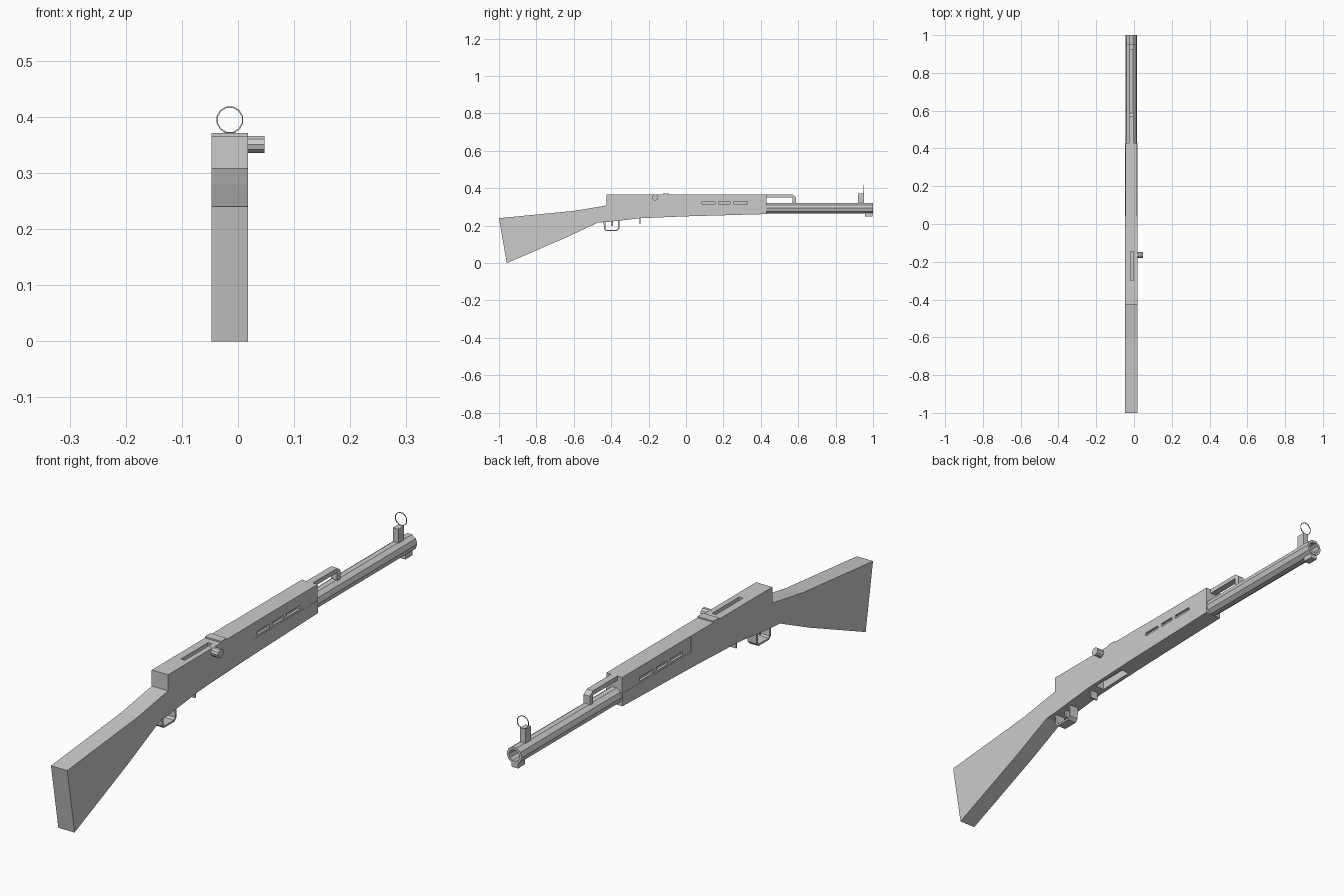
import bpy, bmesh, math
from mathutils import Matrix

if "Cube" in bpy.data.objects:
    bpy.data.objects.remove(bpy.data.objects["Cube"])

CX = -0.0145          # centre plane of the rifle
HW = 0.0325           # half width of the body


def finish(name, bm):
    bmesh.ops.recalc_face_normals(bm, faces=bm.faces)
    me = bpy.data.meshes.new(name)
    bm.to_mesh(me)
    bm.free()
    ob = bpy.data.objects.new(name, me)
    bpy.context.collection.objects.link(ob)
    return ob


def extrude_x(name, pts, half, cx=CX):
    """Extrude a (y, z) outline sideways about cx."""
    bm = bmesh.new()
    f = bm.faces.new([bm.verts.new((cx - half, y, z)) for y, z in pts])
    r = bmesh.ops.extrude_face_region(bm, geom=[f])
    vs = [v for v in r['geom'] if isinstance(v, bmesh.types.BMVert)]
    bmesh.ops.translate(bm, verts=vs, vec=(2 * half, 0, 0))
    return finish(name, bm)


def box(name, x0, x1, y0, y1, z0, z1):
    return extrude_x(name, [(y0, z0), (y1, z0), (y1, z1), (y0, z1)],
                     (x1 - x0) / 2, (x0 + x1) / 2)


def cut(ob, *cutters):
    for c in cutters:
        m = ob.modifiers.new('cut', 'BOOLEAN')
        m.object = c
        m.solver = 'EXACT'
        c.hide_render = True
        c.hide_viewport = True
        c.display_type = 'WIRE'


def lathe_y(name, profile, n, cz):
    """Spin a closed (radius, y) profile around the barrel axis."""
    bm = bmesh.new()
    rings = []
    for i in range(n):
        a = 2 * math.pi * (i + 0.5) / n
        rings.append([bm.verts.new((CX + r * math.sin(a), y, cz + r * math.cos(a)))
                      for r, y in profile])
    k = len(profile)
    for i in range(n):
        a, b = rings[i], rings[(i + 1) % n]
        for j in range(k - 1):
            bm.faces.new((a[j], a[j + 1], b[j + 1], b[j]))
    bm.faces.new([r[0] for r in rings])
    bm.faces.new([r[-1] for r in rings])
    return finish(name, bm)


# Wooden stock running from butt to fore-end
stock = extrude_x('stock', [
    (-1, 0.24), (-0.6, 0.279), (-0.425, 0.308), (0.04, 0.308), (0.43, 0.308),
    (0.43, 0.262), (0.0, 0.25), (-0.24, 0.24), (-0.41, 0.221), (-0.47, 0.217),
    (-0.64, 0.137), (-0.958, 0.0)], HW)
cut(stock, box('magazine_well_cutter', CX - 0.018, CX + 0.018, -0.21, -0.07, 0.2, 0.275))

# Receiver with bolt slot
receiver = box('receiver', CX - HW, CX + HW, -0.425, 0.04, 0.306, 0.366)
cut(receiver, box('bolt_slot_cutter', -0.018, -0.002, -0.3, -0.145, 0.345, 0.4))
box('receiver_bridge', CX - HW, CX + HW, -0.122, -0.09, 0.35, 0.371)

# Handguard with vent slots on both sides
guard = box('handguard', CX - HW + 0.0008, CX + HW - 0.0008, 0.04, 0.43, 0.306, 0.366)
for i, (a, b) in enumerate([(0.085, 0.155), (0.175, 0.235), (0.253, 0.33)]):
    for s in (-1, 1):
        x = CX + s * HW
        cut(guard, box(f'vent_cutter_{i}_{s}', x - 0.01, x + 0.01, a, b, 0.315, 0.328))

# Hollow barrel
lathe_y('barrel', [(0.0305, 0.40), (0.0305, 1.0), (0.021, 1.0), (0.021, 0.9)], 10, 0.2935)
box('muzzle_lug', CX - 0.013, CX + 0.013, 0.957, 0.998, 0.249, 0.268)

# Gas tube bent down into the barrel
extrude_x('gas_tube', [(0.42, 0.366), (0.57, 0.366), (0.587, 0.353), (0.587, 0.315),
                       (0.569, 0.315), (0.569, 0.35), (0.42, 0.35)], 0.0125)

# Front sight post and ring
box('front_sight_post', CX - 0.011, CX + 0.011, 0.92, 0.953, 0.315, 0.372)
bm = bmesh.new()
N, R, t = 12, 0.0232, 0.0012
loops = []
for i in range(N):
    a = 2 * math.pi * (i + 0.5) / N
    loops.append([bm.verts.new((CX + (R + dr) * math.sin(a), 0.951 + dy,
                                0.3946 + (R + dr) * math.cos(a)))
                  for dr, dy in ((-t, -t), (t, -t), (t, t), (-t, t))])
for i in range(N):
    a, b = loops[i], loops[(i + 1) % N]
    for j in range(4):
        bm.faces.new((a[j], a[(j + 1) % 4], b[(j + 1) % 4], b[j]))
finish('front_sight_ring', bm)

# Bolt handle sticking out on the right
bm = bmesh.new()
bmesh.ops.create_cone(bm, cap_ends=True, segments=10, radius1=0.016, radius2=0.016,
                      depth=0.047,
                      matrix=Matrix.Translation((0.0235, -0.165, 0.351))
                      @ Matrix.Rotation(math.pi / 2, 4, 'Y'))
finish('bolt_handle', bm)

# Trigger guard, trigger and magazine catch
tg = extrude_x('trigger_guard', [
    (-0.442, 0.23), (-0.437, 0.18), (-0.427, 0.171), (-0.368, 0.171),
    (-0.357, 0.182), (-0.355, 0.236)], 0.018)
cut(tg, extrude_x('trigger_guard_cutter', [
    (-0.434, 0.25), (-0.429, 0.184), (-0.424, 0.178), (-0.371, 0.178),
    (-0.364, 0.185), (-0.362, 0.25)], 0.05))
extrude_x('trigger', [(-0.4, 0.235), (-0.398, 0.197), (-0.391, 0.197), (-0.388, 0.235)], 0.006)
box('magazine_catch', CX - 0.016, CX + 0.016, -0.248, -0.242, 0.21, 0.25)
